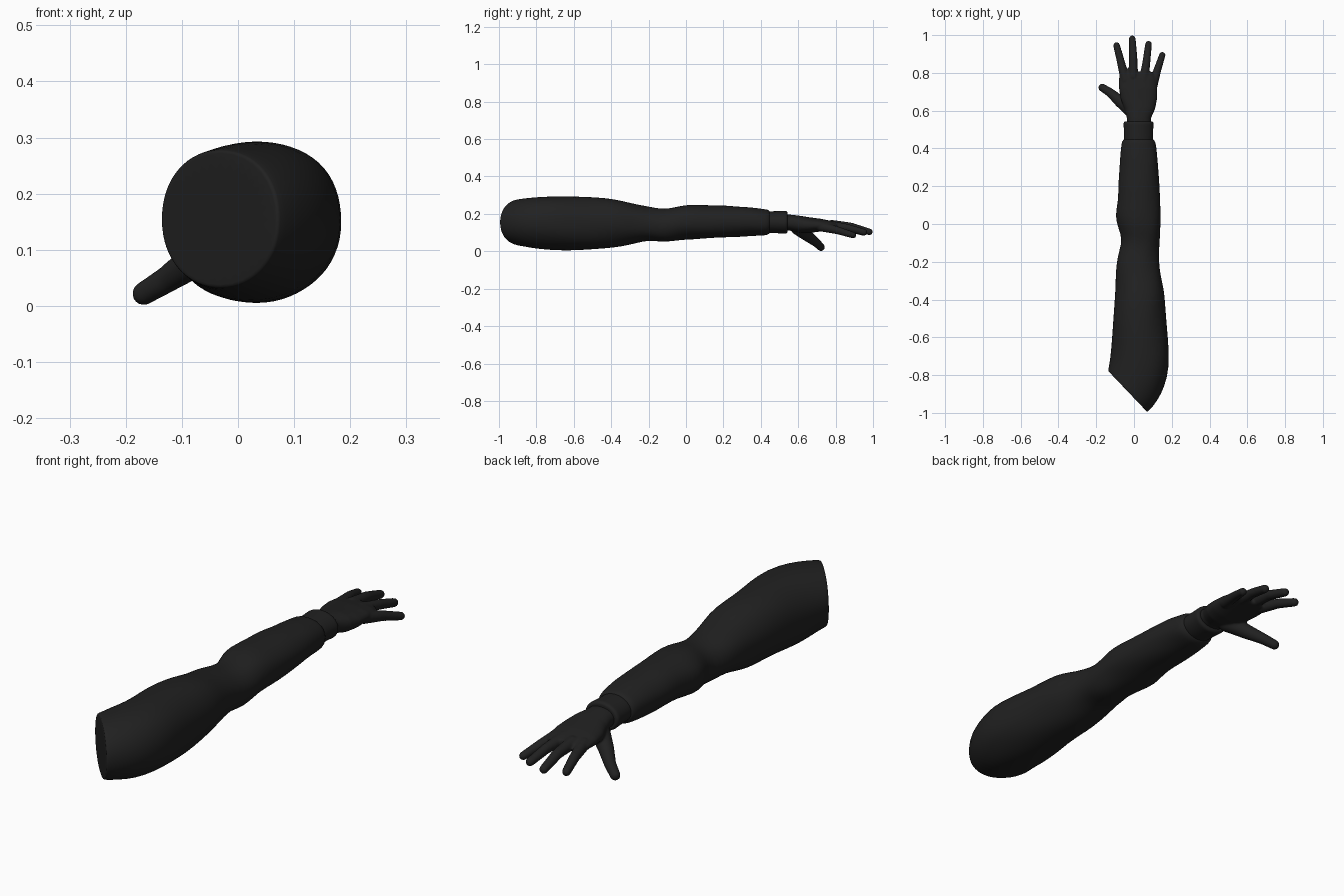
import bpy, bmesh, math
from mathutils import Vector

black = bpy.data.materials.new("matte black")
black.diffuse_color = (0.015, 0.015, 0.015, 1)
N = 32


def loft(bm, rings, power=1.0, folds=0.0):
    """Skin closed rings: (left x, left y, right x, right y, bottom z, top z)."""
    loops = []
    for i, (lx, ly, rx, ry, zb, zt) in enumerate(rings):
        amp = folds if 2 < i < len(rings) - 2 else 0
        loop = []
        for k in range(N):
            a = 2 * math.pi * k / N
            c = math.copysign(abs(math.cos(a)) ** power, math.cos(a))
            s = math.copysign(abs(math.sin(a)) ** power, math.sin(a))
            # soft diagonal cloth folds, fading at the four silhouette lines
            f = 1 + amp * math.sin(2 * a) ** 2 * math.sin(2 * a + 19 * ly)
            loop.append(bm.verts.new(((lx + rx) / 2 + c * f * (rx - lx) / 2,
                                      (ly + ry) / 2 + c * (ry - ly) / 2,
                                      (zb + zt) / 2 + s * f * (zt - zb) / 2)))
        loops.append(loop)
    for p, q in zip(loops, loops[1:]):
        for k in range(N):
            bm.faces.new((p[k], p[(k + 1) % N], q[(k + 1) % N], q[k]))
    # inset end caps keep the ends flat
    for loop in (loops[0], loops[-1]):
        cap = bm.faces.new(loop)
        bmesh.ops.inset_individual(bm, faces=[cap], thickness=0.008)


def finish(name, bm):
    bmesh.ops.recalc_face_normals(bm, faces=bm.faces[:])
    me = bpy.data.meshes.new(name)
    bm.to_mesh(me)
    bm.free()
    for p in me.polygons:
        p.use_smooth = True
    me.materials.append(black)
    ob = bpy.data.objects.new(name, me)
    bpy.context.collection.objects.link(ob)
    return ob


def straight(rows):
    return [(xl, y, xr, y, zb, zt) for y, xl, xr, zb, zt in rows]


# Sleeve: slanted shoulder opening, upper arm, elbow pinch, forearm
bm = bmesh.new()
loft(bm, [
    (-.133, -.782, .070, -.995, .034, .276),
    (-.137, -.778, .080, -.990, .030, .280),
    (-.136, -.765, .122, -.940, .024, .284),
    (-.130, -.735, .163, -.865, .014, .290),
    (-.123, -.680, .187, -.760, .006, .294),
    (-.116, -.600, .184, -.650, .003, .294),
    (-.111, -.520, .174, -.540, .008, .292),
    (-.104, -.420, .166, -.430, .016, .285),
    (-.099, -.350, .160, -.350, .024, .272),
    (-.097, -.270, .140, -.270, .042, .252),
    (-.092, -.200, .132, -.200, .060, .240),
    (-.078, -.140, .133, -.140, .050, .227),
    (-.062, -.080, .137, -.080, .053, .229),
    (-.084, -.020, .140, -.020, .062, .246),
    (-.102, .045, .141, .045, .063, .250),
    (-.083, .120, .139, .120, .071, .246),
    (-.084, .210, .135, .210, .075, .246),
    (-.078, .280, .130, .280, .076, .238),
    (-.074, .350, .124, .350, .082, .236),
    (-.068, .410, .118, .410, .084, .226),
    (-.064, .438, .113, .438, .087, .224),
    (-.054, .448, .101, .448, .098, .214),
], power=0.94, folds=0.035)
sleeve = finish("sleeve", bm)
sleeve.modifiers.new("smooth", 'SUBSURF').levels = 1

# Cuff band with a rolled edge
bm = bmesh.new()
loft(bm, straight([
    (.42, -.052, .100, .098, .214),
    (.515, -.054, .102, .096, .215),
    (.530, -.057, .105, .093, .217),
    (.540, -.054, .102, .096, .214),
    (.543, -.046, .094, .104, .206),
]))
cuff = finish("cuff", bm)
cuff.modifiers.new("smooth", 'SUBSURF').levels = 1

# Hand: palm plus finger segments, fused by a voxel remesh
bm = bmesh.new()
loft(bm, straight([
    (.50, -.036, .088, .115, .198),
    (.56, -.038, .090, .110, .196),
    (.61, -.050, .112, .098, .190),
    (.66, -.070, .122, .098, .182),
    (.72, -.080, .122, .106, .174),
    (.77, -.080, .114, .112, .164),
    (.805, -.074, .098, .116, .154),
]), power=0.9)


def digit(path):
    for x, y, z, r in path:
        ball = bmesh.ops.create_uvsphere(bm, u_segments=16, v_segments=10, radius=r)
        bmesh.ops.translate(bm, verts=ball["verts"], vec=(x, y, z))
    for p, q in zip(path, path[1:]):
        a, b = Vector(p[:3]), Vector(q[:3])
        cone = bmesh.ops.create_cone(bm, cap_ends=True, segments=16, radius1=p[3],
                                     radius2=q[3], depth=(b - a).length)
        rot = (b - a).to_track_quat('Z', 'Y').to_matrix()
        bmesh.ops.rotate(bm, verts=cone["verts"], cent=(0, 0, 0), matrix=rot)
        bmesh.ops.translate(bm, verts=cone["verts"], vec=(a + b) / 2)


digit([(-.045, .76, .138, .026), (-.070, .86, .125, .021), (-.092, .945, .102, .018)])
digit([(-.004, .78, .142, .026), (-.004, .88, .132, .022), (-.009, .981, .104, .018)])
digit([(.052, .76, .140, .026), (.066, .86, .126, .021), (.077, .952, .102, .018)])
digit([(.096, .72, .132, .026), (.122, .81, .112, .021), (.150, .894, .086, .017)])
digit([(-.01, .60, .125, .040), (-.072, .648, .085, .032),
       (-.125, .695, .048, .024), (-.168, .722, .022, .021)])
hand = finish("hand", bm)
rm = hand.modifiers.new("fuse", 'REMESH')
rm.mode = 'VOXEL'
rm.voxel_size = 0.005
rm.use_smooth_shade = True
sm = hand.modifiers.new("soften", 'SMOOTH')
sm.factor = 0.5
sm.iterations = 5
